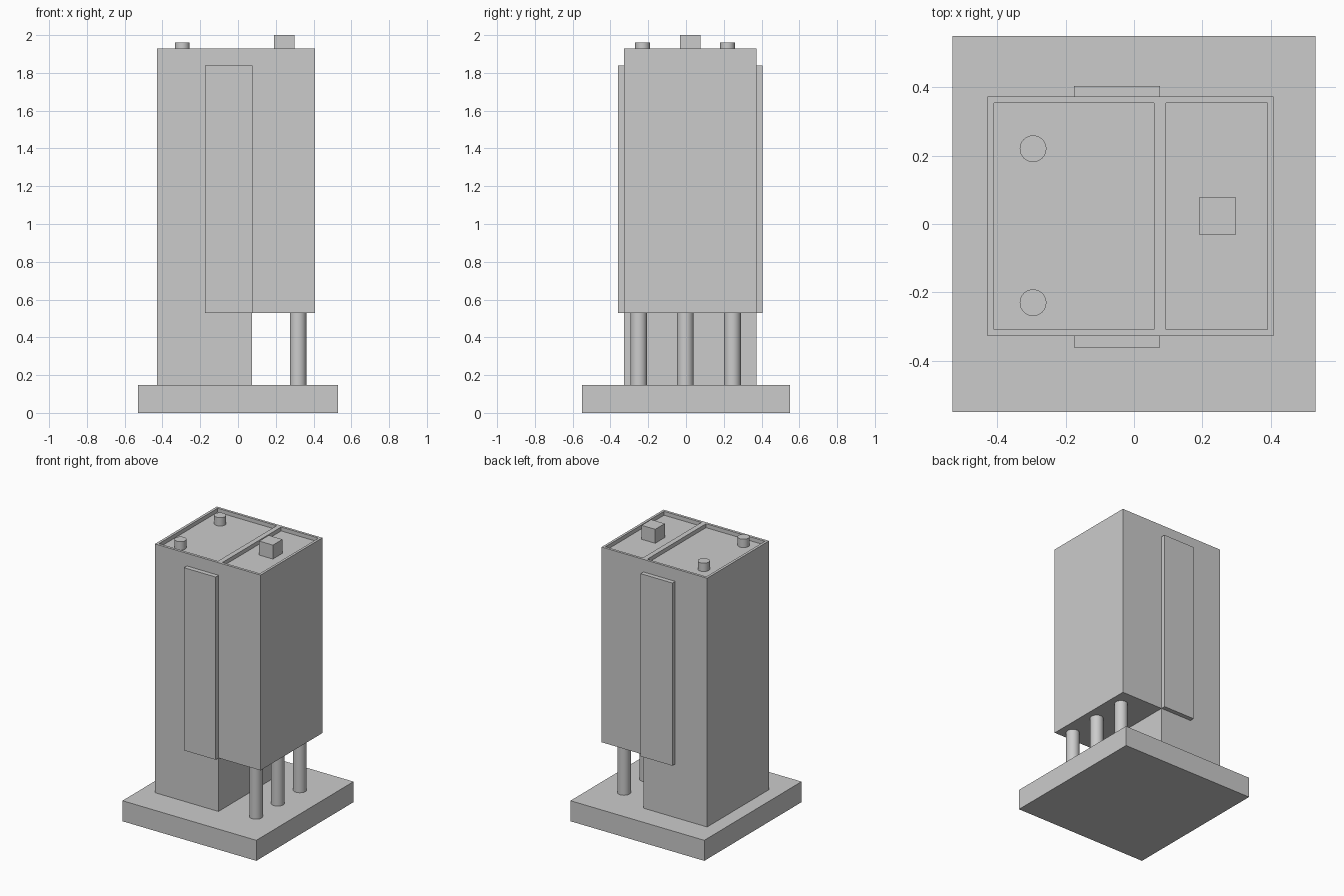
import bpy, bmesh, math
from mathutils import Matrix

if "Cube" in bpy.data.objects:
    bpy.data.objects.remove(bpy.data.objects["Cube"])

Y0, Y1 = -0.328, 0.372      # tower front and back
BASE, GAP, FLOOR, TOP = 0.147, 0.53, 1.90, 1.928


def finish(name, bm):
    bmesh.ops.recalc_face_normals(bm, faces=bm.faces)
    mesh = bpy.data.meshes.new(name)
    bm.to_mesh(mesh)
    bm.free()
    obj = bpy.data.objects.new(name, mesh)
    bpy.context.collection.objects.link(obj)
    return obj


def box(name, x0, x1, y0, y1, z0, z1):
    bm = bmesh.new()
    m = Matrix.Translation(((x0 + x1) / 2, (y0 + y1) / 2, (z0 + z1) / 2))
    m = m @ Matrix.Diagonal((x1 - x0, y1 - y0, z1 - z0, 1))
    bmesh.ops.create_cube(bm, size=1, matrix=m)
    return finish(name, bm)


def cylinder(name, x, y, r, z0, z1):
    bpy.ops.mesh.primitive_cylinder_add(
        vertices=32, radius=r, depth=z1 - z0, location=(x, y, (z0 + z1) / 2))
    obj = bpy.context.object
    obj.name = name
    bpy.ops.object.shade_smooth_by_angle(angle=math.radians(40))
    return obj


# Ground slab
box("base_slab", -0.53, 0.53, -0.55, 0.55, 0, BASE)

# Tower with raised right-hand wing, extruded from its front outline
outline = [(-0.428, BASE), (0.075, BASE), (0.075, GAP), (0.408, GAP),
           (0.408, TOP), (-0.428, TOP)]
bm = bmesh.new()
face = bm.faces.new([bm.verts.new((x, Y0, z)) for x, z in outline])
ext = bmesh.ops.extrude_face_region(bm, geom=[face])
bmesh.ops.translate(bm, vec=(0, Y1 - Y0, 0),
                    verts=[v for v in ext["geom"] if isinstance(v, bmesh.types.BMVert)])
tower = finish("tower", bm)

# Sunken roofs behind the parapets
for side, x0, x1 in (("left", -0.409, 0.058), ("right", 0.094, 0.39)):
    cutter = box(side + "_roof_cutter", x0, x1, Y0 + 0.019, Y1 - 0.018, FLOOR, 2.1)
    cutter.hide_render = True
    cutter.hide_set(True)
    cut = tower.modifiers.new(side + "_roof", "BOOLEAN")
    cut.operation = "DIFFERENCE"
    cut.solver = "EXACT"
    cut.object = cutter

# Projecting bays on the front and back walls
box("front_bay", -0.175, 0.076, -0.361, Y0, GAP, 1.838)
box("back_bay", -0.175, 0.076, Y1, 0.404, GAP, 1.838)

# Columns under the raised wing
for i, y in enumerate((-0.25, -0.004, 0.246)):
    cylinder(f"column_{i + 1}", 0.318, y, 0.044, BASE, GAP)

# Roof vents and rooftop box
for side, y in (("front", -0.23), ("back", 0.22)):
    cylinder(side + "_roof_vent", -0.295, y, 0.039, FLOOR, 1.96)
box("rooftop_box", 0.19, 0.298, -0.031, 0.077, FLOOR, 2.0)
